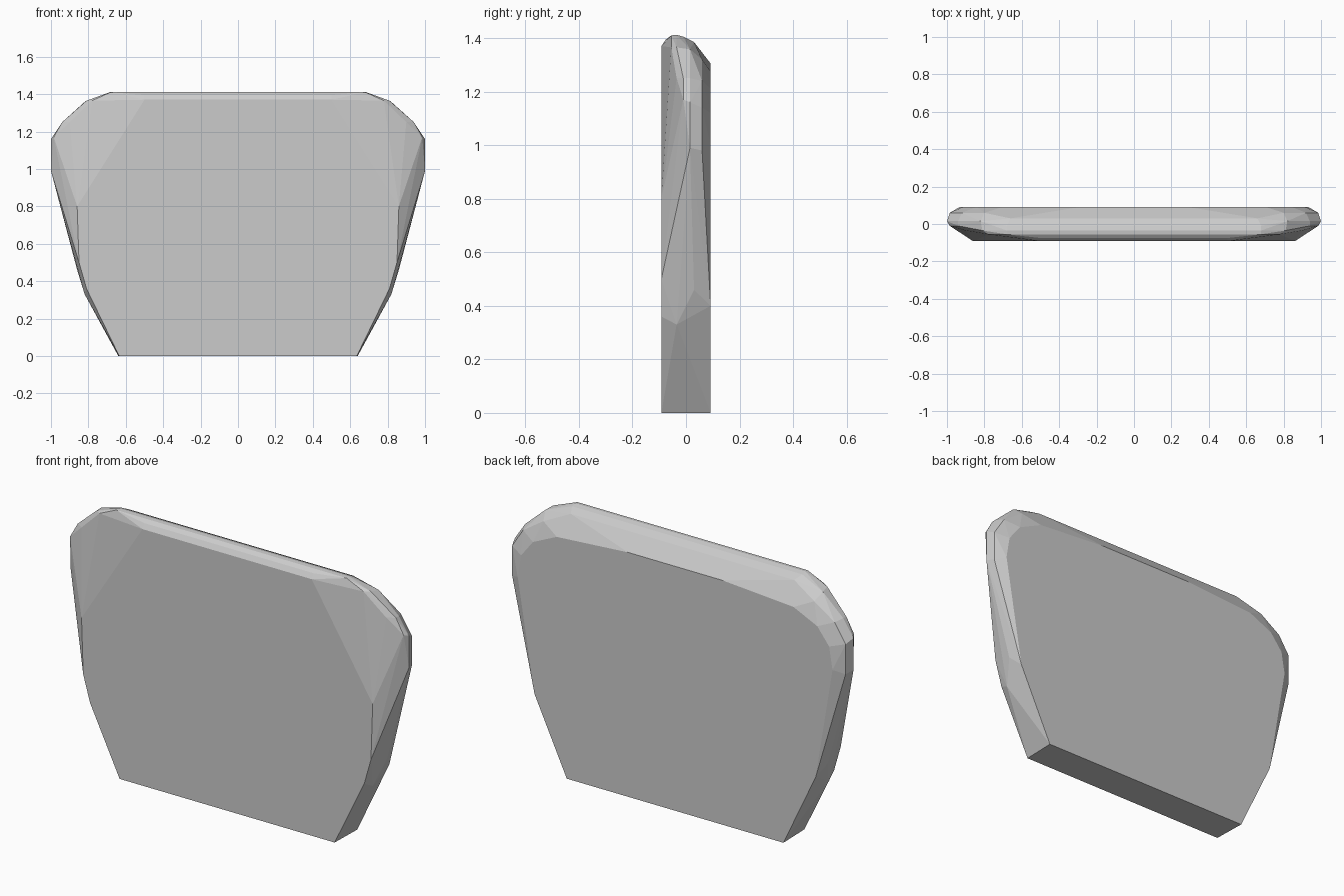
import bpy, bmesh, math

if "Cube" in bpy.data.objects:
    bpy.data.objects.remove(bpy.data.objects["Cube"])

# Half outlines (x, z) of the slab at successive depths y, mirrored in x
layers = {
    -0.092: [(0.635, 0), (0.81, 0.36), (0.85, 0.5), (0.86, 0.8), (0.5, 1.37)],
    -0.075: [(0.5, 1.395)],
    -0.055: [(0.68, 1.41), (0.78, 1.365)],
    -0.035: [(0.82, 0.33), (0.68, 1.412), (0.81, 1.365), (0.90, 1.25)],
    -0.01: [(0.985, 1.17), (0.94, 1.25), (0.68, 1.405)],
    0.015: [(1.0, 0.99), (1.0, 1.16), (0.94, 1.25), (0.82, 1.358)],
    0.03: [(0.66, 1.385), (0.86, 0.46)],
    0.06: [(0.985, 0.98), (0.985, 1.14), (0.92, 1.24), (0.80, 1.32)],
    0.092: [(0.64, 0), (0.83, 0.4), (0.93, 1.0), (0.91, 1.12),
            (0.84, 1.21), (0.70, 1.275), (0.28, 1.305)],
}

# Faceted slab as a convex skin over the layers
bm = bmesh.new()
for y, outline in layers.items():
    for x, z in outline:
        for side in (-1, 1):
            bm.verts.new((side * x, y, z))
hull = bmesh.ops.convex_hull(bm, input=bm.verts[:])
loose = [v for v in bm.verts if not v.link_faces]
bmesh.ops.delete(bm, geom=loose, context='VERTS')
bmesh.ops.dissolve_limit(bm, angle_limit=math.radians(1),
                         verts=bm.verts[:], edges=bm.edges[:])
bmesh.ops.recalc_face_normals(bm, faces=bm.faces[:])

mesh = bpy.data.meshes.new("backrest_panel")
bm.to_mesh(mesh)
bm.free()
panel = bpy.data.objects.new("backrest_panel", mesh)
bpy.context.collection.objects.link(panel)
